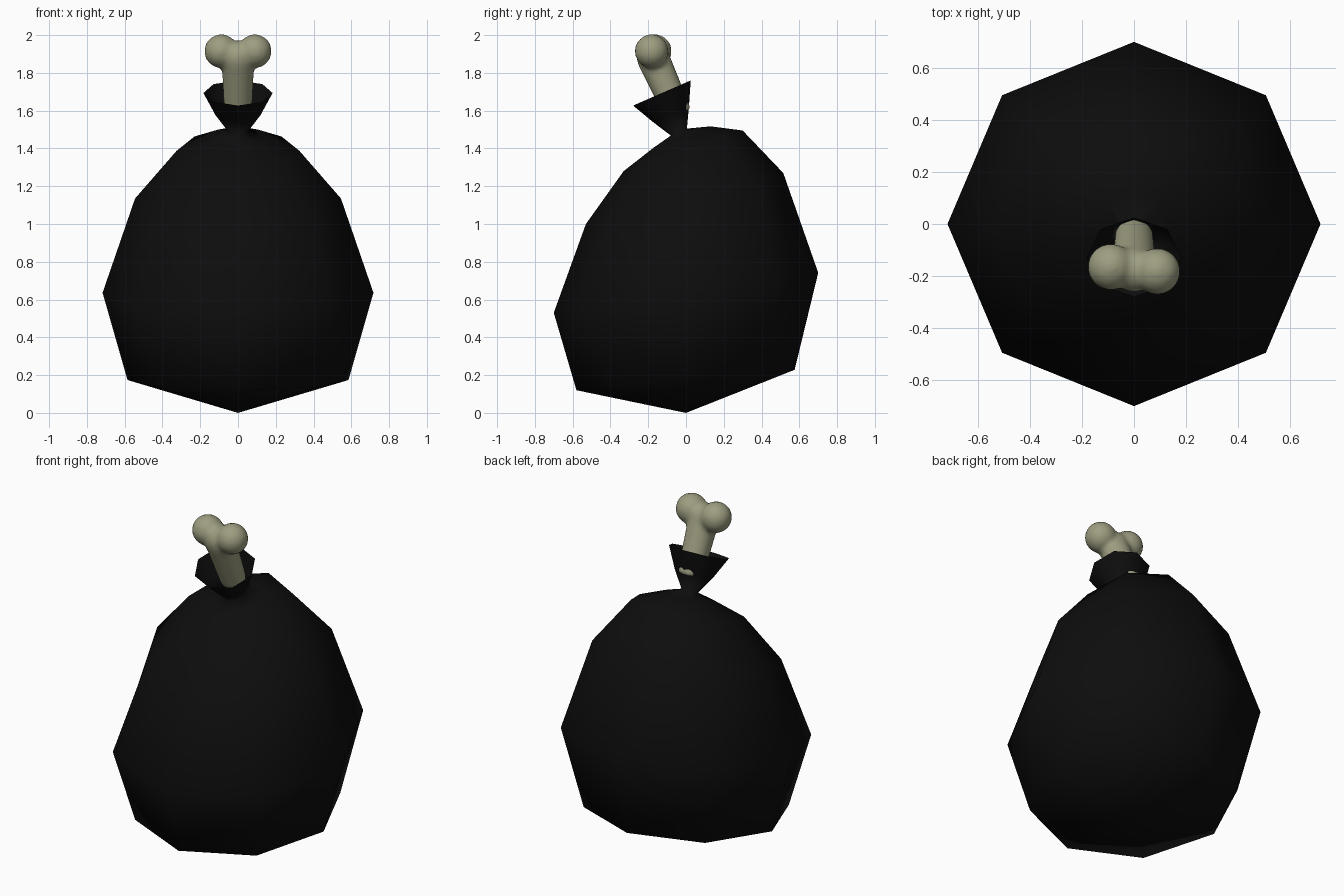
import bpy, bmesh, math
from mathutils import Vector

if "Cube" in bpy.data.objects:
    bpy.data.objects.remove(bpy.data.objects["Cube"])


def material(name, rgb):
    m = bpy.data.materials.new(name)
    m.diffuse_color = (*rgb, 1)
    m.use_nodes = True
    m.node_tree.nodes["Principled BSDF"].inputs["Base Color"].default_value = m.diffuse_color
    return m


def finish(name, bm, mat):
    me = bpy.data.meshes.new(name)
    bm.to_mesh(me)
    bm.free()
    for p in me.polygons:
        p.use_smooth = True
    ob = bpy.data.objects.new(name, me)
    me.materials.append(mat)
    bpy.context.collection.objects.link(ob)
    return ob


# Sack: eight-sided tilted rings (half width, front y, front z, back y, back z)
RINGS = [
    (0.585, -0.58, 0.12, 0.575, 0.228),
    (0.717, -0.70, 0.53, 0.70, 0.742),
    (0.545, -0.53, 1.00, 0.515, 1.27),
    (0.325, -0.33, 1.28, 0.30, 1.495),
    (0.145, -0.17, 1.405, 0.13, 1.517),
    (0.050, -0.08, 1.468, 0.005, 1.505),
    (0.120, -0.175, 1.54, 0.015, 1.615),
    (0.183, -0.28, 1.627, 0.025, 1.76),
]
N = 8
bm = bmesh.new()
loops = []
for w, fy, fz, by, bz in RINGS:
    loop = []
    for i in range(N):
        a = math.tau * i / N
        t = (math.sin(a) + 1) / 2
        loop.append(bm.verts.new((w * math.cos(a), fy + (by - fy) * t, fz + (bz - fz) * t)))
    loops.append(loop)
base = bm.verts.new((0, 0, 0))
for i in range(N):
    j = (i + 1) % N
    bm.faces.new((base, loops[0][j], loops[0][i]))
    for lo, hi in zip(loops, loops[1:]):
        bm.faces.new((lo[i], lo[j], hi[j], hi[i]))
finish("sack", bm, material("black_plastic", (0.004, 0.004, 0.004)))

# Bone: leaning shaft and two knobs, fused by remeshing
bm = bmesh.new()
low, high = Vector((0, -0.04, 1.58)), Vector((0, -0.175, 1.88))
axis = high - low
mat = axis.to_track_quat('Z', 'Y').to_matrix().to_4x4()
mat.translation = (low + high) / 2
bmesh.ops.create_cone(bm, cap_ends=True, segments=16, radius1=0.074, radius2=0.088,
                      depth=axis.length, matrix=mat)
for centre, r in (((-0.089, -0.165, 1.915), 0.09), ((0.089, -0.182, 1.915), 0.09),
                  ((0, -0.176, 1.885), 0.087)):
    ball = bmesh.ops.create_icosphere(bm, subdivisions=3, radius=r)
    bmesh.ops.translate(bm, verts=ball["verts"], vec=centre)
bone = finish("bone", bm, material("old_bone", (0.34, 0.34, 0.22)))
rm = bone.modifiers.new("fuse", 'REMESH')
rm.mode = 'VOXEL'
rm.voxel_size = 0.014
rm.use_smooth_shade = True
sm = bone.modifiers.new("soften", 'SMOOTH')
sm.factor = 0.5
sm.iterations = 5
